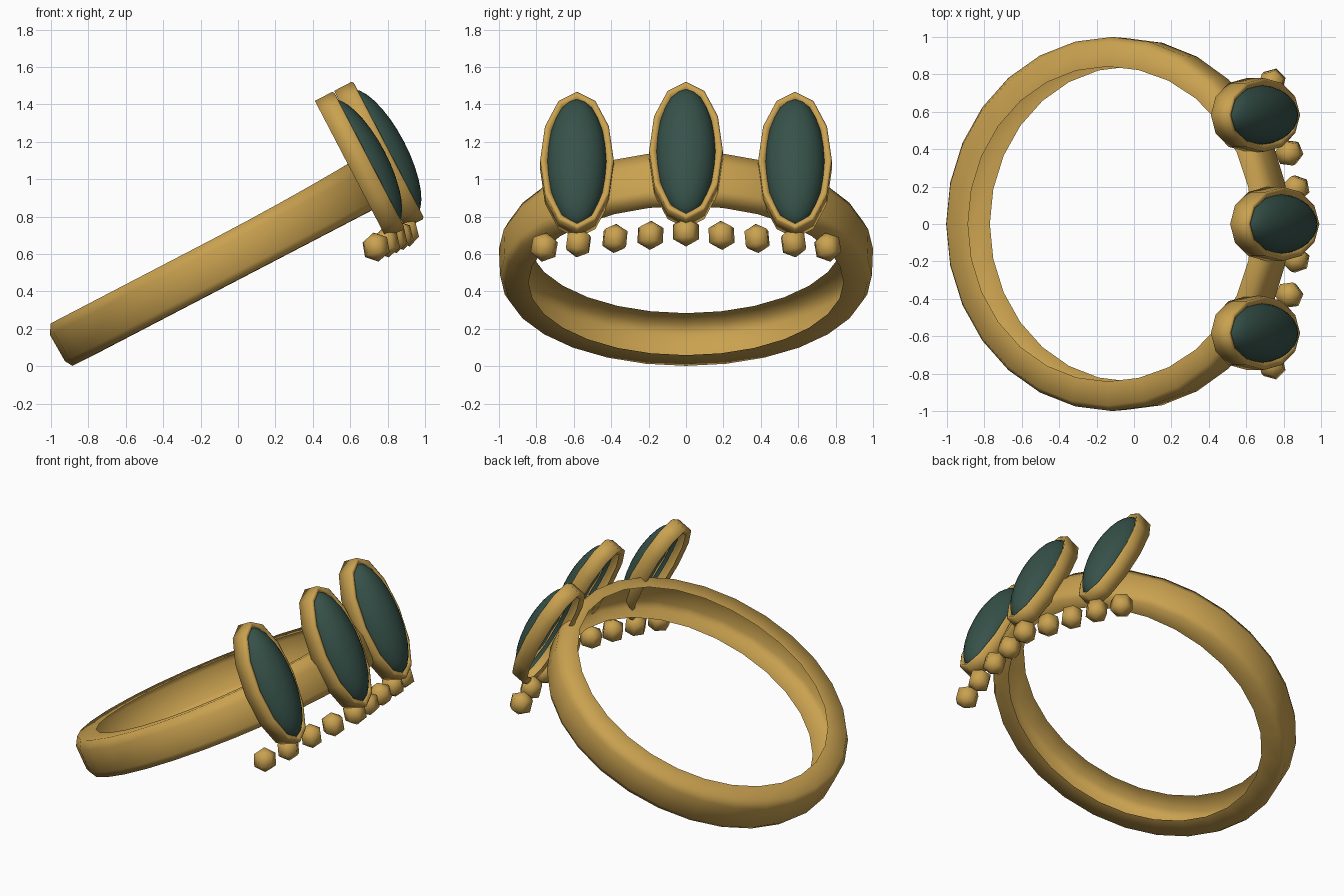
import bpy, bmesh, math
from mathutils import Matrix, Vector

if "Cube" in bpy.data.objects:
    bpy.data.objects.remove(bpy.data.objects["Cube"])

TILT = math.radians(27.5)
# local frame: X = radial toward the stones, Y = across, Z = ring axis
FRAME = Matrix.Translation((-0.09, 0, 0.575)) @ Matrix.Rotation(-TILT, 4, 'Y')


def material(name, rgb):
    m = bpy.data.materials.new(name)
    m.diffuse_color = (*rgb, 1)
    m.use_nodes = True
    m.node_tree.nodes["Principled BSDF"].inputs["Base Color"].default_value = m.diffuse_color
    return m


gold = material("gold", (0.59, 0.36, 0.08))
green = material("dark green stone", (0.037, 0.083, 0.067))


def finish(name, bm, mat, world=FRAME, smooth=35):
    bmesh.ops.recalc_face_normals(bm, faces=bm.faces)
    me = bpy.data.meshes.new(name)
    bm.to_mesh(me)
    bm.free()
    me.materials.append(mat)
    ob = bpy.data.objects.new(name, me)
    bpy.context.collection.objects.link(ob)
    ob.matrix_world = world
    bpy.ops.object.select_all(action='DESELECT')
    ob.select_set(True)
    bpy.context.view_layer.objects.active = ob
    bpy.ops.object.shade_smooth_by_angle(angle=math.radians(smooth))
    return ob


def loft(rings):
    """Closed loop of open, C-shaped cross-sections (hollow on the inside)."""
    bm = bmesh.new()
    vs = [[bm.verts.new(p) for p in r] for r in rings]
    for i, a in enumerate(vs):
        b = vs[(i + 1) % len(vs)]
        for j in range(len(a) - 1):
            bm.faces.new((a[j], a[j + 1], b[j + 1], b[j]))
    return bm


# band: hollow channel, open inside, bevelled outside, thinner beneath the stones
rings = []
N = 28
for i in range(N):
    a = 2 * math.pi * i / N
    c, s = math.cos(a), math.sin(a)
    f = max(0, c) ** 2
    ri = 0.842 + 0.045 * f
    ro = 1.0 - 0.01 * f
    top = 0.11 + 0.03 * f
    prof = [(ri, -0.143), (ro - 0.03, -0.141), (ro - 0.006, -0.1),
            (ro, 0.06), (ro - 0.03, top + 0.004), (ri, top)]
    rings.append([(r * c, r * s, h) for r, h in prof])
finish("band", loft(rings), gold, smooth=80)


# hollow oval settings and domed stones
def setting(label, u, y):
    sec = [(-0.046, 0.012), (-0.025, 0.0), (0.0, 0.0), (0.0, 0.105),
           (-0.012, 0.113), (-0.032, 0.105), (-0.046, 0.085)]
    rings = []
    for i in range(12):
        a = 2 * math.pi * i / 12
        rings.append([(u + d, y + (0.197 + o) * math.sin(a),
                       0.103 + (0.414 + o) * math.cos(a)) for o, d in sec])
    finish(label + "_bezel", loft(rings), gold, smooth=95)

    bm = bmesh.new()
    bmesh.ops.create_uvsphere(bm, u_segments=24, v_segments=16, radius=1)
    bmesh.ops.bisect_plane(bm, geom=bm.verts[:] + bm.edges[:] + bm.faces[:],
                           plane_co=(0, 0, -0.05), plane_no=(0, 0, -1), clear_outer=True)
    for v in bm.verts:
        p = v.co.copy()
        v.co = Vector((u + 0.07 + 0.136 * p.z, y + 0.16 * p.y, 0.103 + 0.381 * p.x))
    finish(label + "_stone", bm, green, smooth=50)


setting("centre", 0.95, 0)
for side, sy in (("left", 1), ("right", -1)):
    setting(side, 0.834, 0.583 * sy)

# row of small hexagonal beads below the stones
BEADS = [(0.90, 0, 0.718), (0.865, 0.19, 0.70), (0.83, 0.38, 0.683),
         (0.79, 0.575, 0.66), (0.738, 0.758, 0.637)]
for i, (x, y, z) in enumerate(BEADS):
    for sy in ((1, -1) if i else (1,)):
        bm = bmesh.new()
        bmesh.ops.create_uvsphere(bm, u_segments=6, v_segments=3, radius=0.08)
        w = Matrix.Translation((x, y * sy, z)) @ Matrix.Rotation(0.2 * i * sy, 4, 'Z') \
            @ Matrix.Rotation(-TILT * 0.5, 4, 'Y')
        finish("bead_%d%s" % (i, "a" if sy > 0 else "b"), bm, gold, w, smooth=80)
